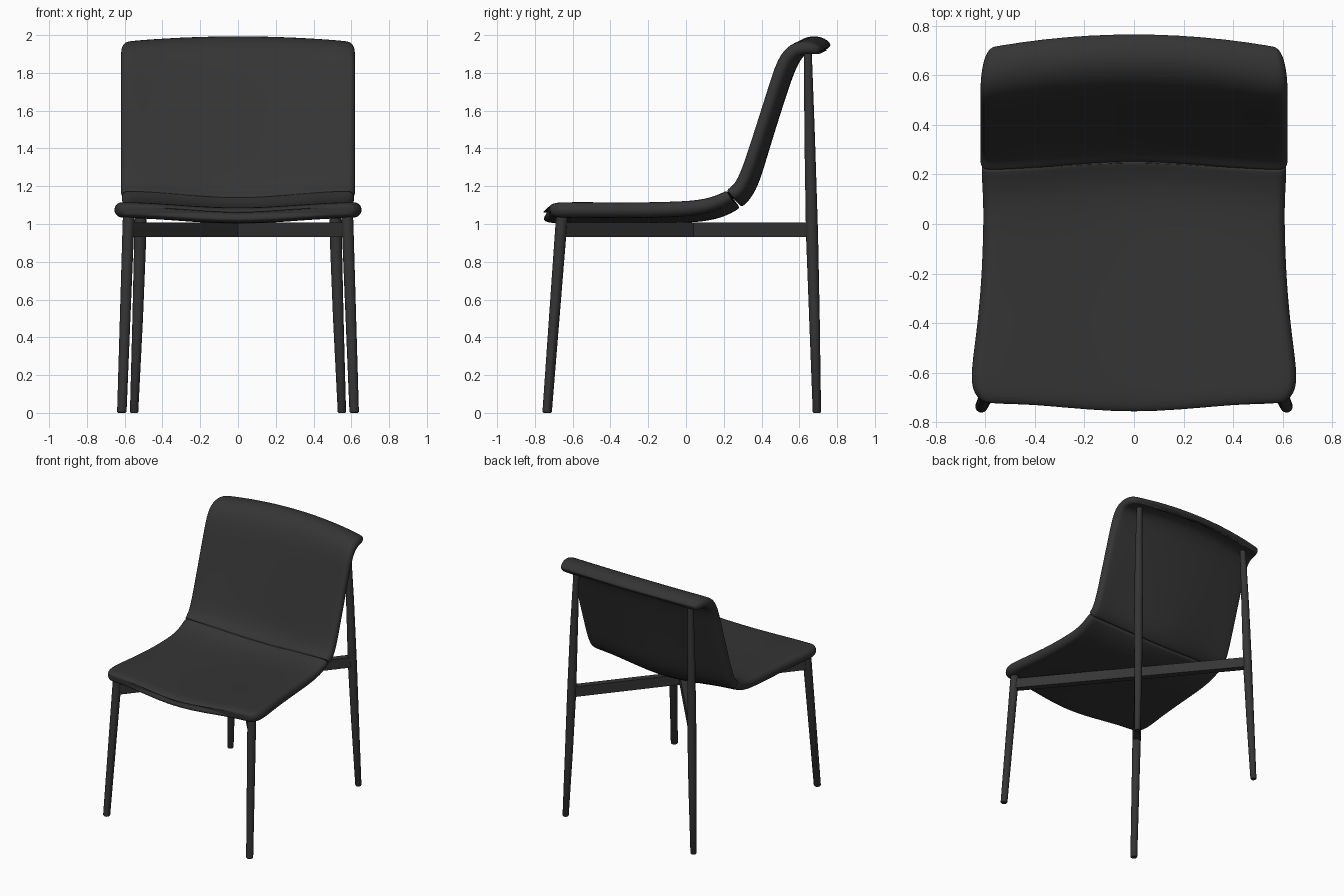
import bpy, bmesh, math
from mathutils import Vector

black = bpy.data.materials.new("charcoal black")
black.diffuse_color = (0.035, 0.035, 0.035, 1)


def finish(bm, name, angle=40):
    bmesh.ops.recalc_face_normals(bm, faces=bm.faces)
    me = bpy.data.meshes.new(name)
    bm.to_mesh(me)
    bm.free()
    ob = bpy.data.objects.new(name, me)
    bpy.context.collection.objects.link(ob)
    me.materials.append(black)
    bpy.ops.object.select_all(action='DESELECT')
    ob.select_set(True)
    bpy.context.view_layer.objects.active = ob
    bpy.ops.object.shade_smooth_by_angle(angle=math.radians(angle))
    return ob


def loft(bm, rings):
    vs = [[bm.verts.new(p) for p in r] for r in rings]
    n = len(vs[0])
    for a, b in zip(vs, vs[1:]):
        for i in range(n):
            bm.faces.new((a[i], a[(i + 1) % n], b[(i + 1) % n], b[i]))
    bm.faces.new(vs[0])
    bm.faces.new(vs[-1])


def pad(name, rows):
    """Cushioned sheet: rows of (y, z, half width, thickness, side shift y, side shift z)."""
    rings = []
    for i, (y, z, w, th, by, bz) in enumerate(rows):
        a, b = rows[max(i - 1, 0)], rows[min(i + 1, len(rows) - 1)]
        t = Vector((b[0] - a[0], b[1] - a[1])).normalized()
        r = th / 2
        half = [(w - r + r * math.cos(k), r * math.sin(k))
                for k in (math.radians(d) for d in range(-90, 91, 30))]
        flat = [(w - r) * (1 - k / 6) for k in range(1, 12)]
        section = (half + [(x, r) for x in flat]
                   + [(-x, -n) for x, n in half] + [(-x, -r) for x in flat])
        mix = min(max((z - 1.15) / 0.5, 0), 1)
        ring = []
        for x, n in section:
            u = min(abs(x) / w, 1)
            s = (1 - mix) * math.sin(u * math.pi / 2) ** 2 + mix * u * u
            ring.append((x, y + by * s - n * t.y, z + bz * s + n * t.x))
        rings.append(ring)
    bm = bmesh.new()
    loft(bm, rings)
    ob = finish(bm, name, 80)
    sub = ob.modifiers.new("smooth", 'SUBSURF')
    sub.levels = sub.render_levels = 2
    return ob


# Seat cushion, front edge to seam
pad("seat", [
    (-0.760, 1.042, 0.585, 0.025, 0.035, 0.03),
    (-0.750, 1.043, 0.615, 0.060, 0.033, 0.03),
    (-0.715, 1.045, 0.645, 0.082, 0.030, 0.03),
    (-0.640, 1.045, 0.663, 0.084, 0.015, 0.03),
    (-0.450, 1.045, 0.638, 0.084, 0, 0.03),
    (-0.250, 1.043, 0.617, 0.084, 0, 0.03),
    (0.000, 1.045, 0.608, 0.082, 0, 0.035),
    (0.120, 1.055, 0.610, 0.078, -0.015, 0.04),
    (0.200, 1.077, 0.614, 0.075, -0.028, 0.04),
    (0.255, 1.106, 0.616, 0.072, -0.035, 0.035),
    (0.265, 1.112, 0.614, 0.066, -0.035, 0.035),
    (0.270, 1.115, 0.608, 0.050, -0.035, 0.035),
])

# Backrest cushion, seam to rolled top lip
pad("backrest", [
    (0.270, 1.115, 0.608, 0.050, -0.035, 0.035),
    (0.275, 1.119, 0.618, 0.070, -0.035, 0.035),
    (0.287, 1.130, 0.621, 0.076, -0.036, 0.032),
    (0.322, 1.167, 0.621, 0.074, -0.040, 0.020),
    (0.357, 1.235, 0.621, 0.070, -0.045, 0.010),
    (0.387, 1.330, 0.621, 0.068, -0.045, 0),
    (0.438, 1.500, 0.621, 0.068, -0.042, 0),
    (0.512, 1.735, 0.621, 0.070, -0.042, 0),
    (0.550, 1.845, 0.621, 0.074, -0.045, -0.005),
    (0.597, 1.925, 0.621, 0.078, -0.048, -0.015),
    (0.660, 1.963, 0.617, 0.078, -0.050, -0.030),
    (0.720, 1.957, 0.605, 0.066, -0.050, -0.030),
    (0.752, 1.940, 0.585, 0.046, -0.050, -0.025),
    (0.764, 1.932, 0.565, 0.018, -0.050, -0.025),
])


def leg(name, path):
    """Tapered round leg through (x, y, z, radius) points."""
    bm = bmesh.new()
    loft(bm, [[(x + r * math.cos(k * math.pi / 12), y + r * math.sin(k * math.pi / 12), z)
               for k in range(24)] for x, y, z, r in path])
    finish(bm, name)


for side, s in (("right", 1), ("left", -1)):
    leg("front_leg_" + side, [(s * 0.615, -0.735, 0, 0.020), (s * 0.615, -0.735, 0.006, 0.025),
                              (s * 0.58, -0.66, 1.0, 0.031), (s * 0.578, -0.655, 1.05, 0.031)])
    leg("back_leg_" + side, [(s * 0.55, 0.693, 0, 0.018), (s * 0.55, 0.693, 0.006, 0.022),
                             (s * 0.531, 0.68, 0.5, 0.028), (s * 0.517, 0.667, 0.95, 0.032),
                             (s * 0.505, 0.655, 1.45, 0.028), (s * 0.49, 0.645, 1.91, 0.021)])

    # Diagonal rail under the seat, front leg to opposite back leg
    a, b = Vector((s * 0.58, -0.662, 0.97)), Vector((-s * 0.517, 0.667, 0.97))
    d = (b - a).normalized()
    across = Vector((-d.y, d.x, 0)) * 0.024
    up = Vector((0, 0, 0.039))
    bm = bmesh.new()
    loft(bm, [[p + across + up, p - across + up, p - across - up, p + across - up]
              for p in (a, b)])
    finish(bm, "cross_rail_" + side)
